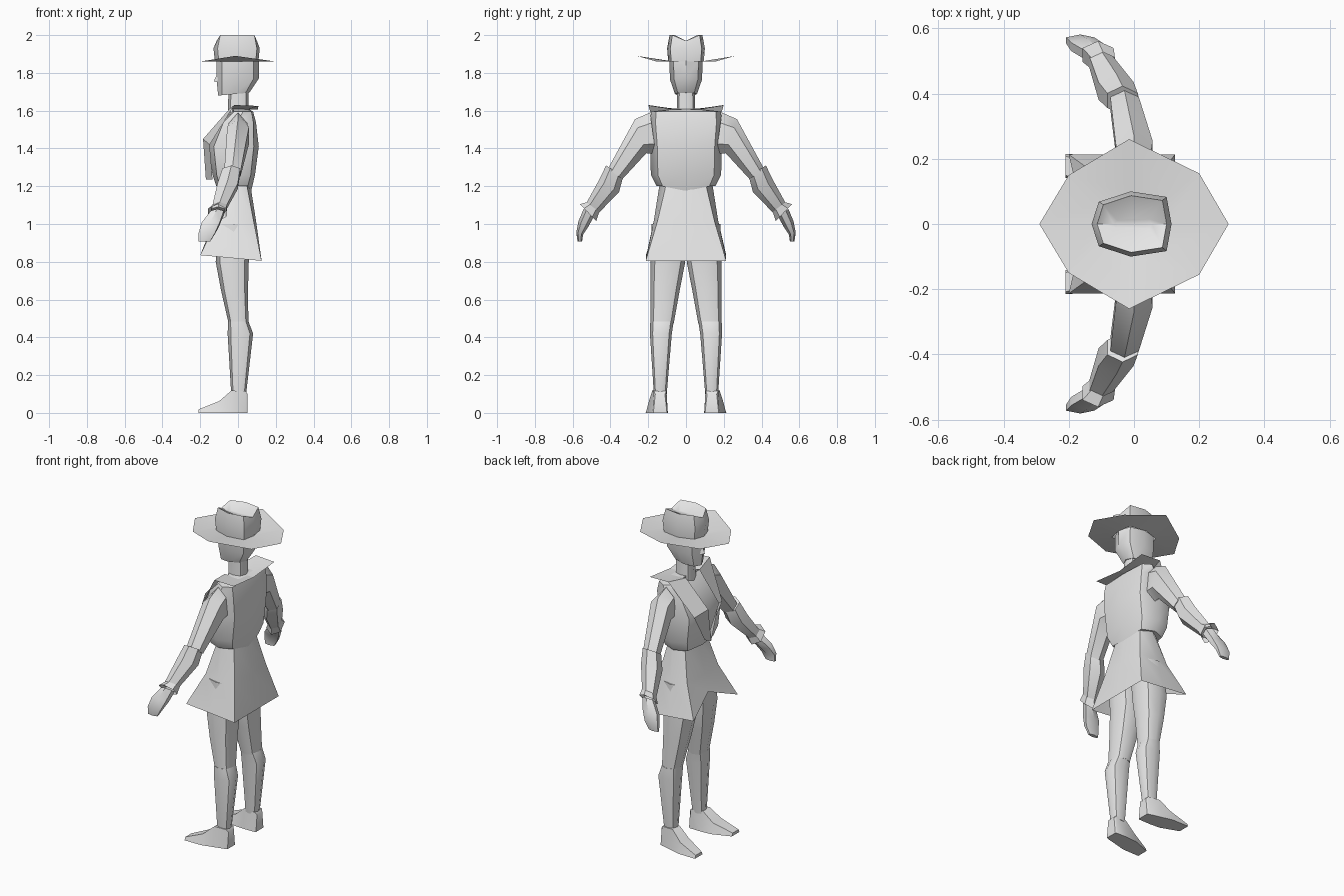
import bpy, bmesh, math
from mathutils import Vector

if "Cube" in bpy.data.objects:
    bpy.data.objects.remove(bpy.data.objects["Cube"])

grey = bpy.data.materials.new("light_grey")
grey.diffuse_color = (0.8, 0.8, 0.8, 1)
grey.use_nodes = True
grey.node_tree.nodes["Principled BSDF"].inputs["Base Color"].default_value = grey.diffuse_color


def make(name, verts, faces, angle=45):
    me = bpy.data.meshes.new(name)
    me.from_pydata([tuple(v) for v in verts], [], faces)
    bm = bmesh.new()
    bm.from_mesh(me)
    bmesh.ops.recalc_face_normals(bm, faces=bm.faces)
    bm.to_mesh(me)
    bm.free()
    me.materials.append(grey)
    me.shade_smooth()
    me.set_sharp_from_angle(angle=math.radians(angle))
    ob = bpy.data.objects.new(name, me)
    bpy.context.collection.objects.link(ob)
    return ob


def loft(name, rings, start=True, end=True, angle=45):
    n = len(rings[0])
    verts = [v for r in rings for v in r]
    faces = []
    for i in range(len(rings) - 1):
        for k in range(n):
            a, b = i * n + k, i * n + (k + 1) % n
            faces.append((a, b, b + n, a + n))
    if start:
        faces.append(tuple(range(n)))
    if end:
        faces.append(tuple(range(len(verts) - n, len(verts))))
    return make(name, verts, faces, angle)


def body_ring(xf, xb, y, zf, zb=None, square=0.75, yc=0.0):
    """Eight points: 0 is the back centre, 4 the front centre."""
    zb = zf if zb is None else zb
    mid, r = (xf + xb) / 2, (xb - xf) / 2
    pts = []
    for cx, cy in ((1, 0), (square, square), (0, 1), (-square, square),
                   (-1, 0), (-square, -square), (0, -1), (square, -square)):
        pts.append(Vector((mid + r * cx, yc + y * cy, (zf + zb) / 2 + (zb - zf) / 2 * cx)))
    return pts


def limb_ring(c, uy, uz, w, n=6):
    """Ring with half axes (0, uy, uz) and (w, 0, 0)."""
    return [Vector((c[0] + w * math.sin(t), c[1] + uy * math.cos(t), c[2] + uz * math.cos(t)))
            for t in (2 * math.pi * k / n for k in range(n))]


def flip(rings, s):
    return [[Vector((p.x, p.y * s, p.z)) for p in r] for r in rings]


# Hat: creased crown and wide bent brim
def crown_ring(scale, z, ends):
    half = [(0.115, 0), (0.1, 0.083), (-0.01, 0.1), (-0.108, 0.068), (-0.13, 0)]
    pts = half + [(x, -y) for x, y in half[3:0:-1]]
    return [Vector((x * scale, y * scale, ends if y == 0 else z)) for x, y in pts]


top = crown_ring(0.87, 2.0, 1.97)
crown = [crown_ring(0.94, 1.86, 1.86), crown_ring(1, 1.93, 1.93), top]
crown.append([Vector((p.x * 0.55, p.y * 0.2, 1.965)) for p in top])
loft("hat_crown", crown, start=False, angle=40)
brim = [(0.29, 0, 1.86), (0.2, 0.155, 1.86), (-0.015, 0.26, 1.89), (-0.2, 0.15, 1.86),
        (-0.29, 0, 1.86), (-0.2, -0.15, 1.86), (-0.015, -0.26, 1.89), (0.2, -0.155, 1.86)]
loft("hat_brim", [crown_ring(0.94, 1.86, 1.86), [Vector(p) for p in brim]], False, False)

# Head, nose and neck
loft("head", [body_ring(-0.105, 0.06, 0.058, 1.68, 1.695),
              body_ring(-0.113, 0.11, 0.085, 1.76, 1.77),
              body_ring(-0.113, 0.11, 0.088, 1.865)])
make("nose", [(-0.105, 0, 1.81), (-0.108, 0.02, 1.75), (-0.108, -0.02, 1.75), (-0.128, 0, 1.755)],
     [(0, 1, 3), (0, 3, 2), (1, 2, 3)])
loft("neck", [body_ring(-0.055, 0.055, 0.05, 1.56), body_ring(-0.05, 0.055, 0.047, 1.71)])

# Torso with a hem that dips at the back
hem = body_ring(-0.115, 0.07, 0.155, 1.2, square=0.8)
hem[0].z = 1.175
loft("torso", [hem,
               body_ring(-0.135, 0.09, 0.186, 1.26, square=0.8),
               body_ring(-0.155, 0.11, 0.19, 1.41, square=0.8),
               body_ring(-0.09, 0.095, 0.19, 1.54, square=0.85),
               body_ring(-0.03, 0.08, 0.185, 1.595, square=0.85),
               body_ring(-0.04, 0.055, 0.06, 1.61)], angle=50)

# Flared skirt, notched at the front
bottom = body_ring(-0.2, 0.125, 0.213, 0.835, 0.805, square=1)
bottom[4] = Vector((-0.15, 0, 0.92))
loft("skirt", [body_ring(-0.085, 0.065, 0.14, 1.21),
               body_ring(-0.125, 0.095, 0.17, 1.02, square=0.88), bottom], True, False, 50)

# Collar: flared back flaps and lapels meeting at the chest
inner = [(0.06, 0, 1.605), (0.05, 0.06, 1.605), (-0.045, 0.065, 1.61), (-0.185, 0.05, 1.45), (-0.17, 0, 1.235)]
outer = [(0.105, 0, 1.605), (0.108, 0.195, 1.625), (-0.02, 0.2, 1.63), (-0.15, 0.135, 1.42), (-0.135, 0.012, 1.235)]
for s, side in ((1, "left"), (-1, "right")):
    verts = [(x, y * s, z) for x, y, z in inner + outer]
    make("collar_" + side, verts, [(k, k + 1, k + 6, k + 5) for k in range(4)], 30)

# Limbs, mirrored across the body
for s, side in ((1, "left"), (-1, "right")):
    def part(name, rings, **kw):
        loft(name + "_" + side, flip(rings, s), **kw)

    part("upper_arm", [limb_ring((0, 0.175, 1.48), 0.015, 0.11, 0.055),
                       limb_ring((0, 0.24, 1.465), 0.03, 0.09, 0.066),
                       limb_ring((-0.03, 0.375, 1.265), 0.038, 0.028, 0.05)])
    part("forearm", [limb_ring((-0.035, 0.378, 1.28), 0.045, 0.03, 0.054),
                     limb_ring((-0.055, 0.408, 1.2), 0.054, 0.03, 0.062),
                     limb_ring((-0.105, 0.505, 1.07), 0.033, 0.022, 0.04)])
    part("cuff", [limb_ring((-0.095, 0.493, 1.09), 0.034, 0.025, 0.042),
                  limb_ring((-0.11, 0.518, 1.06), 0.043, 0.045, 0.055)], start=False, end=False)
    part("hand", [limb_ring((-0.11, 0.515, 1.06), 0.027, 0.02, 0.04),
                  limb_ring((-0.145, 0.543, 1.0), 0.026, 0.015, 0.055),
                  limb_ring((-0.165, 0.563, 0.95), 0.018, 0.006, 0.05),
                  limb_ring((-0.178, 0.562, 0.907), 0.012, 0, 0.035)])
    part("thigh", [body_ring(-0.11, 0.07, 0.09, 1.0, yc=0.092),
                   body_ring(-0.118, 0.057, 0.092, 0.8, yc=0.096),
                   body_ring(-0.09, 0.053, 0.078, 0.65, yc=0.111),
                   body_ring(-0.05, 0.055, 0.061, 0.475, yc=0.126)])
    part("shin", [body_ring(-0.052, 0.055, 0.062, 0.485, yc=0.127),
                  body_ring(-0.055, 0.08, 0.058, 0.42, yc=0.133),
                  body_ring(-0.036, 0.043, 0.034, 0.1, yc=0.136)])

    # Foot: sections from heel to toe, splayed outward
    foot = []
    for x, yc, w, z, taper in ((0.05, 0.137, 0.036, 0.1, 0.7), (0.04, 0.137, 0.04, 0.115, 0.85),
                               (-0.035, 0.146, 0.05, 0.118, 0.65), (-0.1, 0.157, 0.056, 0.062, 0.7),
                               (-0.21, 0.178, 0.036, 0.018, 0.8)):
        foot.append([Vector((x, yc - w, 0)), Vector((x, yc + w, 0)),
                     Vector((x, yc + w * taper, z)), Vector((x, yc - w * taper, z))])
    part("foot", foot)
